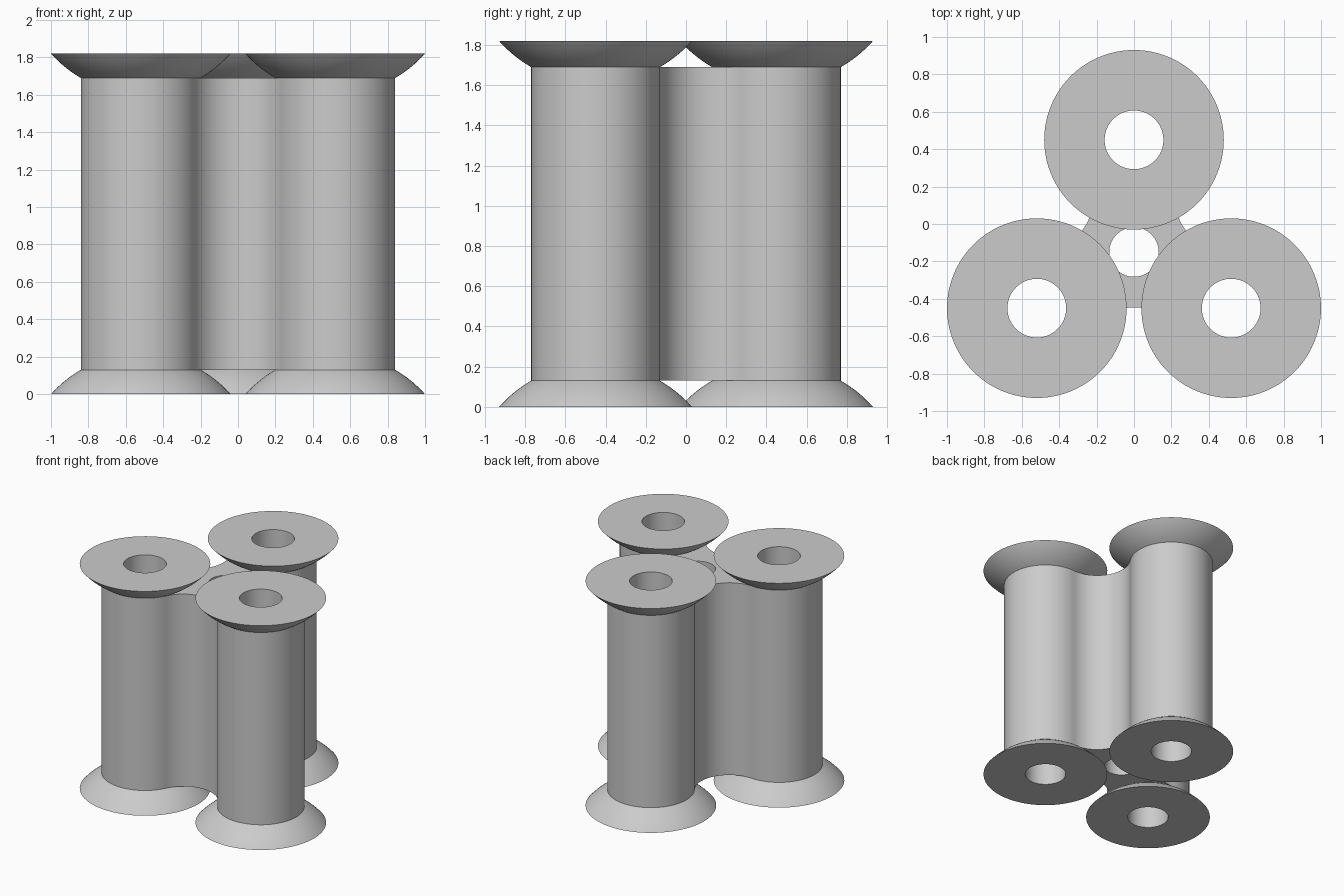
import bpy, bmesh
from math import radians, degrees, sin, cos, atan2, hypot, sqrt
from mathutils import Vector

cube = bpy.data.objects.get("Cube")
if cube:
    bpy.data.objects.remove(cube, do_unlink=True)

# Main sizes
HEIGHT, FLANGE_H = 1.82, 0.13
TUBE_R, BORE_R, FLANGE_R, CORE_HOLE_R = 0.32, 0.157, 0.48, 0.132
CENTRE = Vector((0, -0.15))
SPREAD = 0.6                       # core centre to tube centre
HALF_GAP = SPREAD * sin(radians(60))
FILLET_OUT = 0.2535                # fillet centre beyond the line joining two tubes
FILLET_R = hypot(HALF_GAP, FILLET_OUT) - TUBE_R
PHI = degrees(atan2(FILLET_OUT, HALF_GAP))
TUBES = {"back": 90, "front_right": 210, "front_left": 330}

grey = bpy.data.materials.new("light_grey")
grey.use_nodes = True
grey.diffuse_color = (0.6, 0.6, 0.6, 1)
bsdf = next(n for n in grey.node_tree.nodes if n.type == 'BSDF_PRINCIPLED')
bsdf.inputs["Base Color"].default_value = (0.6, 0.6, 0.6, 1)


def polar(centre, r, deg):
    return centre + Vector((cos(radians(deg)), sin(radians(deg)))) * r


def arc(centre, r, start, end, n):
    return [polar(centre, r, start + (end - start) * i / n) for i in range(n)]


def finish(name, mesh):
    obj = bpy.data.objects.new(name, mesh)
    bpy.context.collection.objects.link(obj)
    mesh.materials.clear()
    mesh.materials.append(grey)
    bpy.ops.object.select_all(action='DESELECT')
    obj.select_set(True)
    bpy.context.view_layer.objects.active = obj
    bpy.ops.object.shade_smooth_by_angle(angle=radians(30))
    return obj


def extruded(name, loops, z0, z1):
    """Fill the outer loop minus the inner loops and extrude it from z0 to z1."""
    curve = bpy.data.curves.new(name + "_profile", 'CURVE')
    curve.dimensions = '2D'
    curve.fill_mode = 'BOTH'
    curve.extrude = (z1 - z0) / 2
    for loop in loops:
        spline = curve.splines.new('POLY')
        spline.points.add(len(loop) - 1)
        for point, p in zip(spline.points, loop):
            point.co = (p.x, p.y, 0, 1)
        spline.use_cyclic_u = True
    helper = bpy.data.objects.new(name + "_profile", curve)
    bpy.context.collection.objects.link(helper)
    graph = bpy.context.evaluated_depsgraph_get()
    mesh = bpy.data.meshes.new_from_object(helper.evaluated_get(graph))
    bpy.data.objects.remove(helper, do_unlink=True)
    bm = bmesh.new()
    bm.from_mesh(mesh)
    bmesh.ops.remove_doubles(bm, verts=bm.verts, dist=0.0001)
    bmesh.ops.recalc_face_normals(bm, faces=bm.faces)
    bmesh.ops.translate(bm, verts=bm.verts, vec=(0, 0, (z0 + z1) / 2))
    bm.to_mesh(mesh)
    bm.free()
    return finish(name, mesh)


def lathe(name, centre, profile, n=96):
    """Revolve a closed (radius, z) profile around a vertical axis."""
    bm = bmesh.new()
    rings = [[bm.verts.new((*p, z)) for p in arc(centre, r, 0, 360, n)] for r, z in profile]
    for a, b in zip(rings, rings[1:]):
        for i in range(n):
            j = (i + 1) % n
            bm.faces.new((a[i], a[j], b[j], b[i]))
    bmesh.ops.recalc_face_normals(bm, faces=bm.faces)
    mesh = bpy.data.meshes.new(name)
    bm.to_mesh(mesh)
    bm.free()
    return finish(name, mesh)


# Core: three tubes blended by concave fillets, with three bores and a centre hole
outline, holes = [], [arc(CENTRE, CORE_HOLE_R, 0, 360, 64)]
for a in TUBES.values():
    tube = polar(CENTRE, SPREAD, a)
    outline += arc(tube, TUBE_R, a - 150 + PHI, a + 150 - PHI, 72)
    fillet = polar(CENTRE, SPREAD / 2 + FILLET_OUT, a + 60)
    outline += arc(fillet, FILLET_R, a + 330 - PHI, a + 150 + PHI, 36)
    holes.append(arc(tube, BORE_R, 0, 360, 96))
extruded("tube_core", [outline] + holes, FLANGE_H, HEIGHT - FLANGE_H)

# Flanges: domed collars with a flat outer face, at both ends of every tube
drop = (FLANGE_R ** 2 - TUBE_R ** 2 - FLANGE_H ** 2) / (2 * FLANGE_H)
dome_r = hypot(FLANGE_R, drop)
STEPS = 10
dome = []
for i in range(STEPS + 1):
    z = FLANGE_H * i / STEPS
    dome.append((sqrt(dome_r ** 2 - (z + drop) ** 2), z))
collar = [(BORE_R, FLANGE_H), (BORE_R, 0)] + dome + [(BORE_R, FLANGE_H)]
for side, a in TUBES.items():
    spot = polar(CENTRE, SPREAD, a)
    lathe(side + "_bottom_flange", spot, collar)
    lathe(side + "_top_flange", spot, [(r, HEIGHT - z) for r, z in collar])
